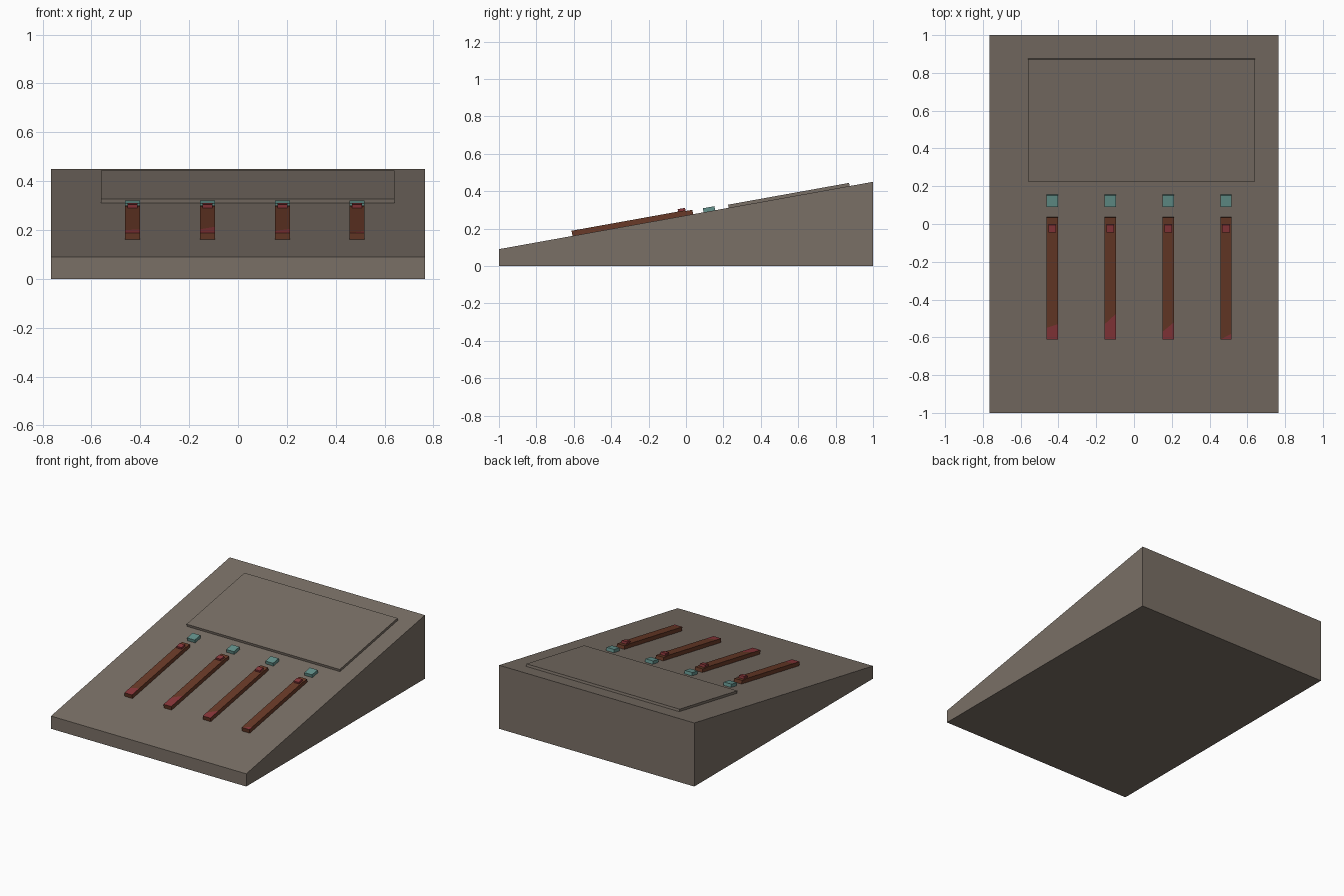
import bpy, bmesh, math
from mathutils import Vector

if "Cube" in bpy.data.objects:
    bpy.data.objects.remove(bpy.data.objects["Cube"])

SLOPE = 0.18                      # rise of the desk top per unit of depth
ANG = math.atan(SLOPE)
NORMAL = Vector((0, -math.sin(ANG), math.cos(ANG)))


def material(name, rgb):
    m = bpy.data.materials.new(name)
    m.diffuse_color = (*rgb, 1)
    m.use_nodes = True
    m.node_tree.nodes["Principled BSDF"].inputs["Base Color"].default_value = m.diffuse_color
    return m


GREY = material("warm_grey", (0.195, 0.162, 0.133))
BROWN = material("rust_brown", (0.141, 0.042, 0.021))
RED = material("dark_red", (0.25, 0.037, 0.042))
TEAL = material("teal", (0.127, 0.287, 0.262))


def surface(x, y, lift=0.0):
    return Vector((x, y, 0.09 + SLOPE * (y + 1))) + NORMAL * lift


def finish(bm, name, mats):
    bmesh.ops.recalc_face_normals(bm, faces=bm.faces)
    me = bpy.data.meshes.new(name)
    bm.to_mesh(me)
    bm.free()
    for m in mats:
        me.materials.append(m)
    ob = bpy.data.objects.new(name, me)
    bpy.context.collection.objects.link(ob)
    return ob


def prism(bottom, top):
    bm = bmesh.new()
    a = [bm.verts.new(p) for p in bottom]
    b = [bm.verts.new(p) for p in top]
    bm.faces.new(a[::-1])
    bm.faces.new(b)
    for i in range(4):
        j = (i + 1) % 4
        bm.faces.new((a[i], a[j], b[j], b[i]))
    return bm


def slab(x0, x1, y0, y1, h, sink=0.003):
    """Box standing square on the sloped top."""
    c = [(x0, y0), (x1, y0), (x1, y1), (x0, y1)]
    return prism([surface(*p, -sink) for p in c], [surface(*p, h) for p in c])


# wedge body
corners = [(-0.765, -1), (0.765, -1), (0.765, 1), (-0.765, 1)]
finish(prism([Vector((x, y, 0)) for x, y in corners],
             [surface(*p) for p in corners]), "wedge_body", [GREY])

# raised panel
finish(slab(-0.56, 0.64, 0.228, 0.875, 0.017), "raised_panel", [GREY])

# keys: centre x, and where the red tip ends on the left and right edge
keys = [(-0.432, -0.55, -0.53), (-0.125, -0.53, -0.475),
        (0.182, -0.57, -0.52), (0.487, -0.612, -0.58)]
for i, (x, yl, yr) in enumerate(keys, 1):
    w = 0.03
    bm = slab(x - w, x + w, -0.607, 0.0, 0.028)
    # diagonal cut marks off the red tip on the top face
    d = Vector((2 * w, yr - yl, 0))
    cut_no = Vector((-d.y, d.x, 0)).normalized()
    cut_co = Vector((x - w, yl, 0))
    bmesh.ops.bisect_plane(bm, geom=bm.verts[:] + bm.edges[:] + bm.faces[:],
                           plane_co=cut_co, plane_no=cut_no)
    bm.normal_update()
    for f in bm.faces:
        tip = (f.calc_center_median() - cut_co).dot(cut_no) < 0
        f.material_index = int(tip and f.normal.dot(NORMAL) > 0.9)
    finish(bm, f"key_{i}", [BROWN, RED])
    finish(slab(x - w, x + w, 0.0, 0.038, 0.024), f"key_tail_{i}", [BROWN])
    finish(slab(x - 0.02, x + 0.02, -0.037, 0.002, 0.041, -0.02),
           f"key_nub_{i}", [RED])
    # square button behind the key
    finish(slab(x - w, x + w, 0.094, 0.156, 0.022), f"button_{i}", [TEAL])
